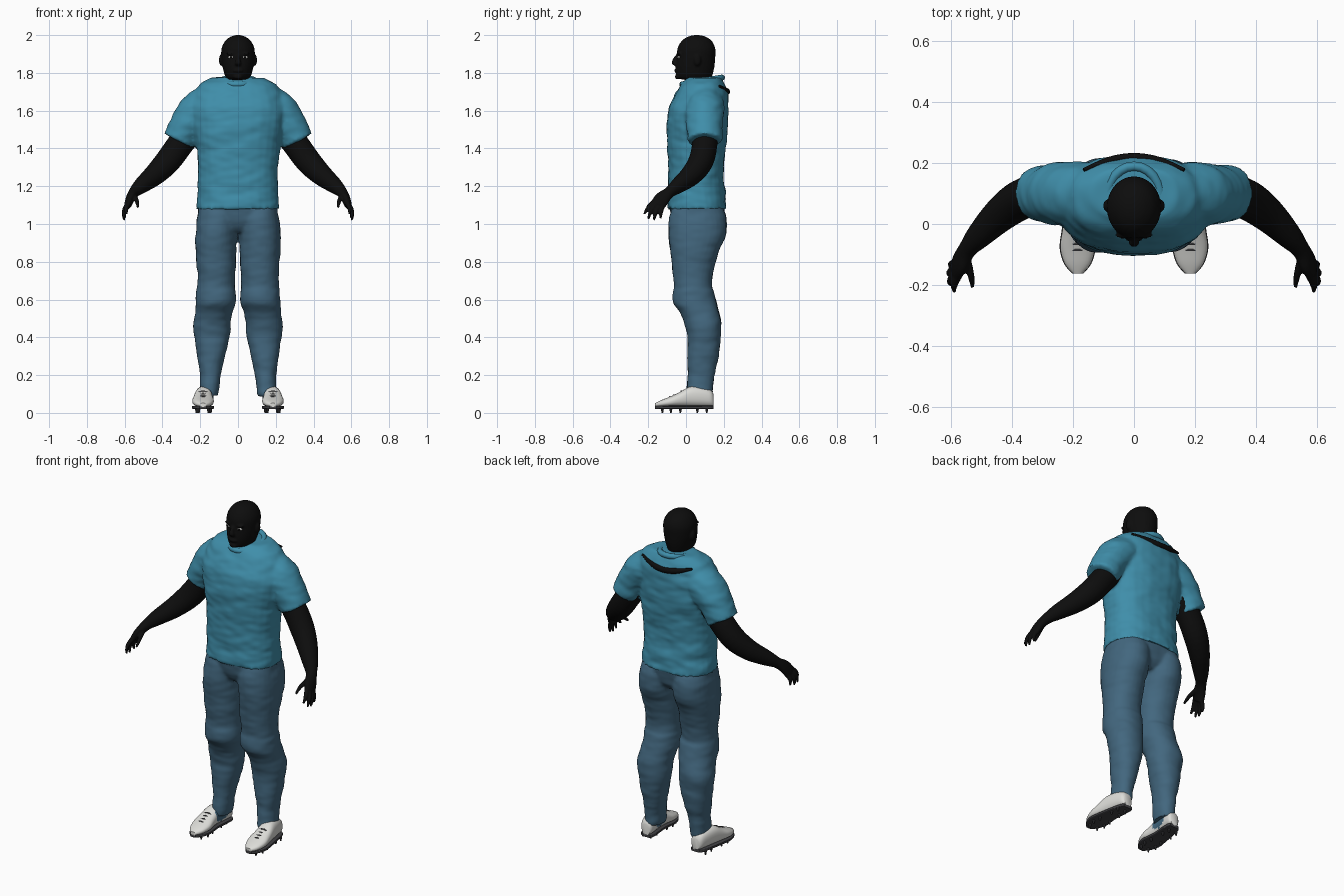
import bpy, bmesh, math
from mathutils import Vector, Matrix, noise

cube = bpy.data.objects.get("Cube")
if cube:
    bpy.data.objects.remove(cube, do_unlink=True)

X, Y, Z = Vector((1, 0, 0)), Vector((0, 1, 0)), Vector((0, 0, 1))


def material(name, r, g, b):
    m = bpy.data.materials.new(name)
    m.use_nodes = True
    m.diffuse_color = (r, g, b, 1)
    bsdf = m.node_tree.nodes["Principled BSDF"]
    bsdf.inputs["Base Color"].default_value = (r, g, b, 1)
    bsdf.inputs["Roughness"].default_value = 0.7
    return m


BLACK = material("black skin", 0.004, 0.004, 0.004)
SHIRT = material("shirt teal", 0.05, 0.27, 0.40)
TROUSER = material("trouser slate blue", 0.055, 0.135, 0.21)
WHITE = material("shoe white", 0.72, 0.72, 0.69)
SOLE = material("sole grey", 0.05, 0.05, 0.055)


def catmull(a, b, c, d, t):
    return [0.5 * (2 * q + (r - p) * t + (2 * p - 5 * q + 4 * r - s) * t * t
            + (3 * q - p - 3 * r + s) * t ** 3) for p, q, r, s in zip(a, b, c, d)]


def loft(bm, rows, ref=X, axis=None, power=2.0, side=1, sides=28, steps=4):
    """Skin smooth rings along rows of (x, y, z, radius along ref, other radius)."""
    pts = []
    for i in range(len(rows) - 1):
        quad = [rows[max(i - 1, 0)], rows[i], rows[i + 1], rows[min(i + 2, len(rows) - 1)]]
        pts += [catmull(*quad, k / steps) for k in range(steps)]
    pts.append(rows[-1])
    rings = []
    for i, p in enumerate(pts):
        t = axis or (Vector(pts[min(i + 1, len(pts) - 1)][:3]) - Vector(pts[max(i - 1, 0)][:3])).normalized()
        u = (ref - t * ref.dot(t)).normalized()
        v = t.cross(u)
        ring = []
        for k in range(sides):
            a = 2 * math.pi * k / sides
            c, s = math.cos(a), math.sin(a)
            co = (Vector(p[:3]) + u * p[3] * math.copysign(abs(c) ** (2 / power), c)
                  + v * p[4] * math.copysign(abs(s) ** (2 / power), s))
            co.x *= side
            ring.append(bm.verts.new(co))
        rings.append(ring)
    faces = [bm.faces.new(rings[0]), bm.faces.new(rings[-1])]
    for a, b in zip(rings, rings[1:]):
        for k in range(sides):
            j = (k + 1) % sides
            faces.append(bm.faces.new((a[k], a[j], b[j], b[k])))
    bmesh.ops.recalc_face_normals(bm, faces=faces)


def ball(bm, centre, radii):
    bmesh.ops.create_uvsphere(bm, u_segments=16, v_segments=10, radius=1,
                              matrix=Matrix.Translation(centre) @ Matrix.Diagonal((*radii, 1)))


def finish(bm, name, mat, voxel=0, smooth=0, wrinkle=0, angle=50):
    """Make the object; optionally fuse its pieces and add cloth wrinkles."""
    me = bpy.data.meshes.new(name)
    bm.to_mesh(me)
    bm.free()
    ob = bpy.data.objects.new(name, me)
    bpy.context.collection.objects.link(ob)
    if voxel:
        rm = ob.modifiers.new("fuse", "REMESH")
        rm.mode, rm.voxel_size = "VOXEL", voxel
        sm = ob.modifiers.new("relax", "SMOOTH")
        sm.factor, sm.iterations = 0.5, smooth
        dg = bpy.context.evaluated_depsgraph_get()
        ob.data = bpy.data.meshes.new_from_object(ob.evaluated_get(dg))
        ob.modifiers.clear()
        normals = [v.normal.copy() for v in ob.data.vertices]
        for v, n in zip(ob.data.vertices, normals):
            q = Vector((v.co.x * 7, v.co.y * 7, v.co.z * 16))
            v.co += n * wrinkle * (noise.noise(q) + 0.5 * noise.noise(q * 2.1))
    ob.data.materials.clear()
    ob.data.materials.append(mat)
    bpy.ops.object.select_all(action="DESELECT")
    ob.select_set(True)
    bpy.context.view_layer.objects.active = ob
    bpy.ops.object.shade_smooth_by_angle(angle=math.radians(angle))
    return ob


# Shirt: torso and puffed sleeves fused into one cloth
bm = bmesh.new()
loft(bm, [(0, .06, 1.08, .22, .157), (0, .055, 1.2, .213, .148), (0, .053, 1.35, .217, .15),
          (0, .058, 1.5, .236, .163), (0, .065, 1.6, .25, .157), (0, .08, 1.68, .235, .142),
          (0, .09, 1.74, .2, .115), (0, .1, 1.775, .14, .085)], axis=Z, power=2.35)
for s in (1, -1):
    loft(bm, [(.1, .1, 1.67, .09, .09), (.19, .1, 1.615, .105, .105), (.26, .1, 1.54, .1, .095),
              (.315, .1, 1.44, .09, .087)], ref=Y, side=s)
finish(bm, "shirt", SHIRT, .01, 4, .007)

# Collar roll, raised at the back
bm = bmesh.new()
loop = [(.088 * math.cos(a), .085 + .105 * math.sin(a), 1.757 + .018 * math.sin(a), .016, .016)
        for a in [2 * math.pi * k / 24 for k in range(25)]]
loft(bm, loop, ref=Z, sides=10, steps=1)
finish(bm, "collar", SHIRT)

# Dark band across the upper back
bm = bmesh.new()
loft(bm, [(-.165, .178, 1.73, .006, .006), (-.08, .208, 1.708, .016, .013), (0, .22, 1.7, .016, .013),
          (.08, .208, 1.708, .016, .013), (.165, .178, 1.73, .006, .006)], ref=Z, sides=12)
finish(bm, "back_band", BLACK)

# Trousers: two legs and the hips
bm = bmesh.new()
loft(bm, [(0, .058, .955, .13, .09), (0, .06, 1.0, .2, .13), (0, .06, 1.1, .213, .148)], axis=Z, power=2.35)
for s in (1, -1):
    loft(bm, [(.152, .07, .09, .049, .07), (.146, .08, .2, .056, .071), (.143, .09, .3, .074, .083),
              (.137, .095, .4, .093, .088), (.138, .09, .47, .099, .097), (.129, .072, .53, .098, .103),
              (.118, .048, .58, .105, .115), (.117, .04, .64, .106, .108), (.117, .037, .67, .099, .101),
              (.115, .037, .75, .101, .109), (.118, .045, .85, .108, .127), (.114, .06, .95, .111, .153),
              (.108, .062, 1.04, .109, .15), (.105, .06, 1.09, .1, .13)], axis=Z, power=2.15, side=s)
finish(bm, "trousers", TROUSER, .009, 3, .004)

# Head with neck, nose, lips, brow and ears
bm = bmesh.new()
loft(bm, [(0, .08, 1.68, .066, .062), (0, .08, 1.752, .064, .062), (0, .047, 1.77, .06, .088),
          (0, .045, 1.79, .071, .096), (0, .048, 1.83, .081, .102), (0, .053, 1.88, .088, .102),
          (0, .055, 1.93, .087, .1), (0, .057, 1.97, .067, .079), (0, .057, 1.992, .038, .046),
          (0, .057, 2.0, .012, .014)], axis=Z)
loft(bm, [(0, -.042, 1.9, .008, .008), (0, -.057, 1.875, .011, .012), (0, -.062, 1.85, .018, .014),
          (0, -.05, 1.838, .012, .01)], axis=Z, sides=12)
ball(bm, (0, -.05, 1.812), (.026, .012, .011))
ball(bm, (0, -.045, 1.78), (.025, .014, .014))
for s in (1, -1):
    ball(bm, (s * .036, -.036, 1.902), (.026, .012, .008))
    ball(bm, (s * .09, .06, 1.868), (.011, .019, .03))
finish(bm, "head", BLACK, .006, 2)

for s, label in ((1, "left"), (-1, "right")):
    # Eye: white almond with a dark iris
    bm = bmesh.new()
    ball(bm, (s * .037, -.037, 1.883), (.017, .009, .007))
    finish(bm, label + "_eye", WHITE)
    bm = bmesh.new()
    ball(bm, (s * .037, -.044, 1.883), (.007, .004, .006))
    finish(bm, label + "_iris", BLACK)

    # Arm, palm and fingers fused together
    bm = bmesh.new()
    loft(bm, [(.22, .1, 1.53, .07, .07), (.3, .1, 1.43, .067, .07), (.37, .08, 1.335, .066, .068),
              (.44, .03, 1.262, .057, .058), (.51, -.04, 1.205, .042, .043), (.548, -.085, 1.17, .03, .03),
              (.57, -.125, 1.135, .04, .024), (.583, -.15, 1.1, .04, .02)], ref=Y, side=s)
    fingers = [((.55, -.11, 1.15), (.535, -.17, 1.12), (.53, -.208, 1.088)),
               ((.575, -.165, 1.12), (.59, -.2, 1.085), (.59, -.222, 1.052)),
               ((.582, -.155, 1.11), (.603, -.185, 1.07), (.602, -.2, 1.026)),
               ((.585, -.14, 1.1), (.605, -.16, 1.06), (.602, -.17, 1.02)),
               ((.58, -.125, 1.1), (.6, -.132, 1.065), (.598, -.135, 1.03))]
    for a, b, c in fingers:
        loft(bm, [(*a, .014, .014), (*b, .0115, .0115), (*c, .006, .006)], ref=Y, side=s, sides=12)
    finish(bm, label + "_arm", BLACK, .005, 2)

    # Shoe upper, with a blue panel on the inner side
    bm = bmesh.new()
    outline = [(.146, .025, .033), (.13, .037, .045), (.08, .043, .053), (.02, .046, .053),
               (-.03, .052, .04), (-.08, .057, .028), (-.13, .043, .018), (-.163, .016, .01)]
    loft(bm, [(.185 - .02 * max(y, 0) / .146, y, .032 + h, w, h) for y, w, h in outline],
         axis=-Y, power=2.4, side=s)
    shoe = finish(bm, label + "_shoe", WHITE)
    shoe.data.materials.append(TROUSER)
    for f in shoe.data.polygons:
        c = f.center
        if f.normal.x * s < -.5 and 0 < c.y < .09 and c.z > .05 + .4 * abs(c.y - .045):
            f.material_index = 1

    # Flat sole with studs
    bm = bmesh.new()
    loft(bm, [(.185 - .02 * max(y, 0) / .146, y, .029, w + .002, .009) for y, w, h in outline],
         axis=-Y, power=6, side=s)
    for y, spread in ((.11, .025), (.06, .028), (-.03, .034), (-.08, .038), (-.125, .025)):
        for d in (-spread, spread):
            bmesh.ops.create_cone(bm, cap_ends=True, segments=8, radius1=.004, radius2=.008, depth=.022,
                                  matrix=Matrix.Translation((s * (.182 + d), y, .011)))
    finish(bm, label + "_sole", SOLE, angle=35)

    # Laces across the instep
    bm = bmesh.new()
    for y, z in ((-.025, .115), (-.045, .103), (-.065, .094), (-.085, .085)):
        loft(bm, [(.16, y, z - .007, .004, .004), (.185, y, z, .004, .004), (.21, y, z - .007, .004, .004)],
             ref=Y, side=s, sides=8)
    finish(bm, label + "_laces", SOLE)
